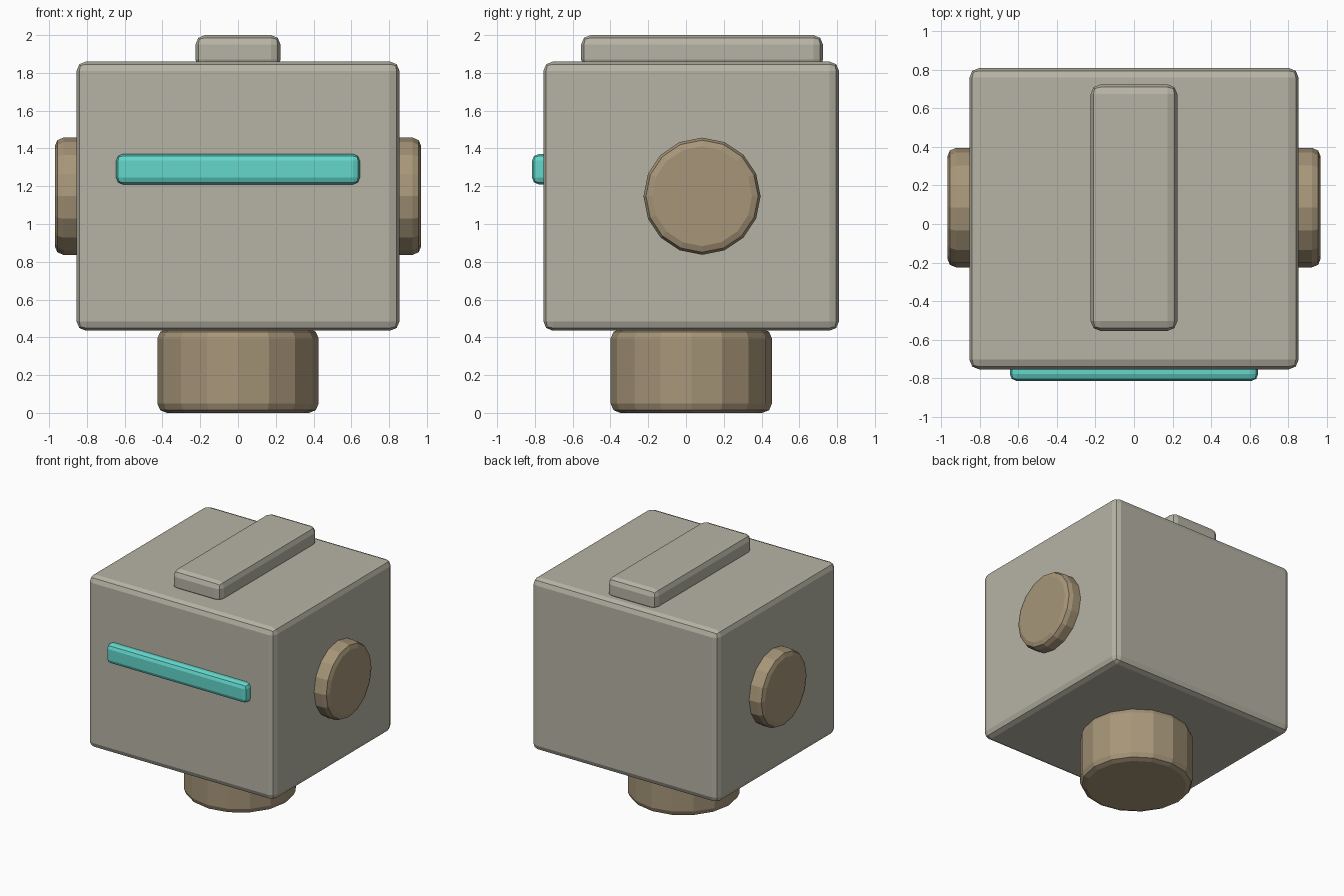
import bpy, math

if "Cube" in bpy.data.objects:
    bpy.data.objects.remove(bpy.data.objects["Cube"])


def material(name, rgb):
    m = bpy.data.materials.new(name)
    m.diffuse_color = (*rgb, 1)
    m.use_nodes = True
    m.node_tree.nodes["Principled BSDF"].inputs["Base Color"].default_value = m.diffuse_color
    return m


GREY = material("warm_grey", (0.47, 0.455, 0.375))
TAN = material("tan", (0.385, 0.303, 0.19))
TEAL = material("teal", (0.125, 0.68, 0.60))


def finish(name, mat, bevel):
    ob = bpy.context.object
    ob.name = name
    ob.data.materials.append(mat)
    bpy.ops.object.transform_apply(location=False, rotation=True, scale=True)
    mod = ob.modifiers.new("rounded_edges", 'BEVEL')
    mod.width = bevel
    mod.segments = 2
    mod.limit_method = 'ANGLE'
    mod.angle_limit = math.radians(40)


def box(name, lo, hi, mat, bevel):
    centre = [(a + b) / 2 for a, b in zip(lo, hi)]
    bpy.ops.mesh.primitive_cube_add(size=1, location=centre)
    bpy.context.object.scale = [b - a for a, b in zip(lo, hi)]
    finish(name, mat, bevel)


def disc(name, centre, radius, depth, mat, bevel, rot=(0, 0, 0)):
    bpy.ops.mesh.primitive_cylinder_add(vertices=16, radius=radius, depth=depth,
                                        location=centre, rotation=rot)
    finish(name, mat, bevel)


# Head block, top crest and front visor
box("head", (-0.855, -0.755, 0.435), (0.855, 0.81, 1.86), GREY, 0.05)
box("crest", (-0.225, -0.555, 1.82), (0.225, 0.725, 2.0), GREY, 0.05)
box("visor", (-0.645, -0.815, 1.21), (0.645, -0.68, 1.37), TEAL, 0.035)

# Neck under the head
disc("neck", (0, 0.028, 0.222), 0.427, 0.444, TAN, 0.05)

# Ear discs on both sides
for side, label in ((-1, "left"), (1, "right")):
    disc(label + "_ear", (side * 0.87, 0.085, 1.147), 0.31, 0.2, TAN, 0.045,
         (0, math.pi / 2, 0))
